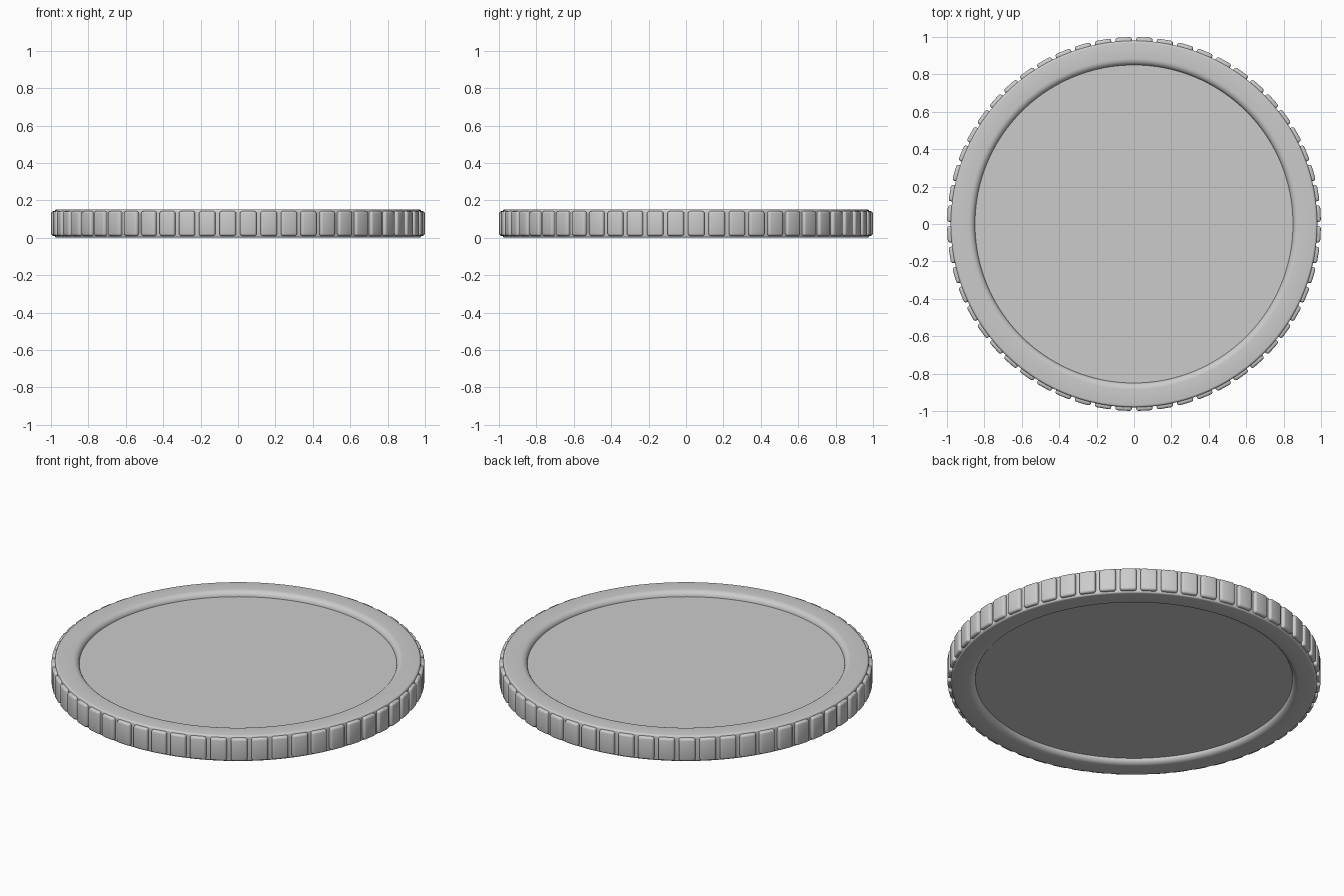
import bpy, bmesh, math
from mathutils import Matrix

if "Cube" in bpy.data.objects:
    bpy.data.objects.remove(bpy.data.objects["Cube"])

H = 0.152        # coin thickness
SEG = 168        # segments round the coin
TEETH = 56       # raised pads on the edge


def arc(cx, cz, rx, rz, a0, a1, n):
    pts = []
    for i in range(n + 1):
        a = math.radians(a0 + (a1 - a0) * i / n)
        pts.append((cx + rx * math.cos(a), cz + rz * math.sin(a)))
    return pts


def finish(bm, name, angle):
    bmesh.ops.recalc_face_normals(bm, faces=bm.faces)
    me = bpy.data.meshes.new(name)
    bm.to_mesh(me)
    bm.free()
    ob = bpy.data.objects.new(name, me)
    bpy.context.collection.objects.link(ob)
    bpy.ops.object.select_all(action='DESELECT')
    ob.select_set(True)
    bpy.context.view_layer.objects.active = ob
    bpy.ops.object.shade_smooth_by_angle(angle=math.radians(angle))
    return ob


# Coin body: recessed floor, rounded rim lip, softened outer edge, both sides
upper = [(0.85, H - 0.03)]
upper += arc(0.885, H - 0.03, 0.035, 0.03, 180, 90, 6)[1:]
upper += arc(0.968, H - 0.012, 0.012, 0.012, 90, 0, 4)
lower = [(r, H - z) for r, z in reversed(upper)]

bm = bmesh.new()
rings = []
for r, z in upper + lower:
    rings.append([bm.verts.new((r * math.cos(2 * math.pi * i / SEG),
                                r * math.sin(2 * math.pi * i / SEG), z))
                  for i in range(SEG)])
for a, b in zip(rings, rings[1:]):
    for i in range(SEG):
        j = (i + 1) % SEG
        bm.faces.new((a[i], a[j], b[j], b[i]))
bm.faces.new(rings[0])
bm.faces.new(rings[-1])
finish(bm, "coin_body", 35)

# Edge pads: rounded blocks repeated round the rim
bm = bmesh.new()
step = 2 * math.pi / TEETH
for k in range(TEETH):
    part = bmesh.new()
    bmesh.ops.create_cube(part, size=1)
    bmesh.ops.scale(part, vec=(0.06, 0.088, 0.132), verts=part.verts)
    bmesh.ops.bevel(part, geom=part.edges[:], offset=0.012, segments=3,
                    profile=0.5, affect='EDGES')
    bmesh.ops.translate(part, vec=(0.969, 0, H / 2), verts=part.verts)
    part.transform(Matrix.Rotation((k + 0.5) * step, 4, 'Z'))
    tmp = bpy.data.meshes.new("pad_tmp")
    part.to_mesh(tmp)
    part.free()
    bm.from_mesh(tmp)
    bpy.data.meshes.remove(tmp)
finish(bm, "edge_pads", 40)
